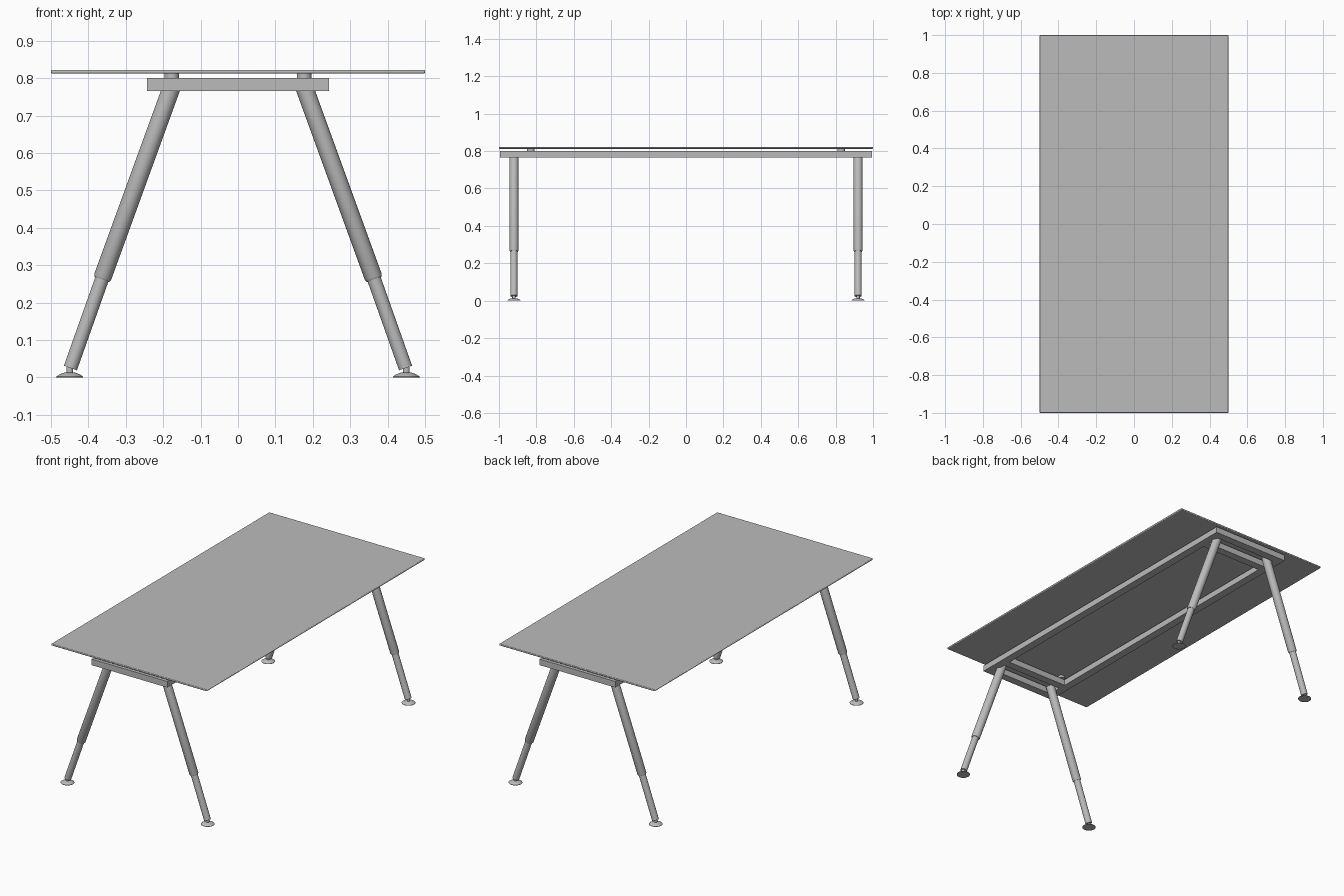
import bpy
import bmesh
import math
from mathutils import Vector

old = bpy.data.objects.get("Cube")
if old:
    bpy.data.objects.remove(old, do_unlink=True)

grey = bpy.data.materials.new("light grey")
grey.use_nodes = True
colour = (0.5, 0.5, 0.5, 1)
grey.diffuse_color = colour
grey.node_tree.nodes["Principled BSDF"].inputs["Base Color"].default_value = colour


def finish(name, bm):
    bmesh.ops.recalc_face_normals(bm, faces=bm.faces)
    mesh = bpy.data.meshes.new(name)
    bm.to_mesh(mesh)
    bm.free()
    mesh.materials.append(grey)
    obj = bpy.data.objects.new(name, mesh)
    bpy.context.collection.objects.link(obj)
    return obj


def smooth(obj):
    bpy.ops.object.select_all(action='DESELECT')
    obj.select_set(True)
    bpy.context.view_layer.objects.active = obj
    bpy.ops.object.shade_smooth_by_angle(angle=math.radians(35))


def box(name, low, high):
    bm = bmesh.new()
    bmesh.ops.create_cube(bm, size=1)
    low, high = Vector(low), Vector(high)
    for v in bm.verts:
        v.co = (low + high) / 2 + v.co * (high - low)
    return finish(name, bm)


def turned(name, profile, base, tip=None, sides=32):
    """Closed solid of revolution; profile is (radius, distance from base)."""
    base = Vector(base)
    axis = (Vector(tip) - base).normalized() if tip else Vector((0, 0, 1))
    turn = Vector((0, 0, 1)).rotation_difference(axis)
    bm = bmesh.new()
    rings = []
    for r, h in profile:
        angles = [2 * math.pi * i / sides for i in range(sides)]
        rings.append([bm.verts.new(base + turn @ Vector((r * math.cos(a), r * math.sin(a), h)))
                      for a in angles])
    for a, b in zip(rings, rings[1:]):
        for i in range(sides):
            j = (i + 1) % sides
            bm.faces.new((a[i], a[j], b[j], b[i]))
    bm.faces.new(rings[0][::-1])
    bm.faces.new(rings[-1])
    obj = finish(name, bm)
    smooth(obj)
    return obj


# Thin top with rounded edges
top = box("table_top", (-0.5, -1, 0.812), (0.5, 1, 0.822))
bevel = top.modifiers.new("rounded_edge", 'BEVEL')
bevel.width = 0.004
bevel.segments = 3
smooth(top)

# Rectangular frame under the top
HALF, END, BAR = 0.243, 0.995, 0.046
LOW, HIGH = 0.765, 0.80
for sx, side in ((1, "left"), (-1, "right")):
    xs = sorted((sx * HALF, sx * (HALF - BAR)))
    box(f"{side}_rail", (xs[0], -END, LOW), (xs[1], END, HIGH))

INNER = HALF - BAR
for sy, end in ((-1, "front"), (1, "back")):
    for part, outer in (("end_bar", END), ("cross_bar", 0.873)):
        ys = sorted((sy * outer, sy * (outer - BAR)))
        box(f"{end}_{part}", (-INNER, ys[0], LOW), (INNER, ys[1], HIGH))

    for sx, side in ((1, "left"), (-1, "right")):
        tag = f"{end}_{side}"
        y = sy * 0.92
        # Spacer between frame and top
        turned(f"{tag}_spacer", [(0.019, 0), (0.019, 0.014)], (sx * 0.177, sy * 0.83, 0.799))
        # Telescopic splayed leg
        foot_end = Vector((sx * 0.448, y, 0.025))
        joint = Vector((sx * 0.364, y, 0.262))
        head = Vector((sx * 0.172, y, 0.79))
        length = (head - joint).length
        turned(f"{tag}_upper_leg", [(0.0205, 0), (0.024, 0.007), (0.024, length)], joint, head)
        length = (joint - foot_end).length + 0.02
        turned(f"{tag}_lower_leg", [(0.0185, 0), (0.0185, length)], foot_end, joint)
        # Levelling foot with short stem
        turned(f"{tag}_foot",
               [(0.036, 0), (0.036, 0.002), (0.027, 0.008), (0.014, 0.013),
                (0.009, 0.013), (0.009, 0.028)],
               (sx * 0.45, y, 0))
